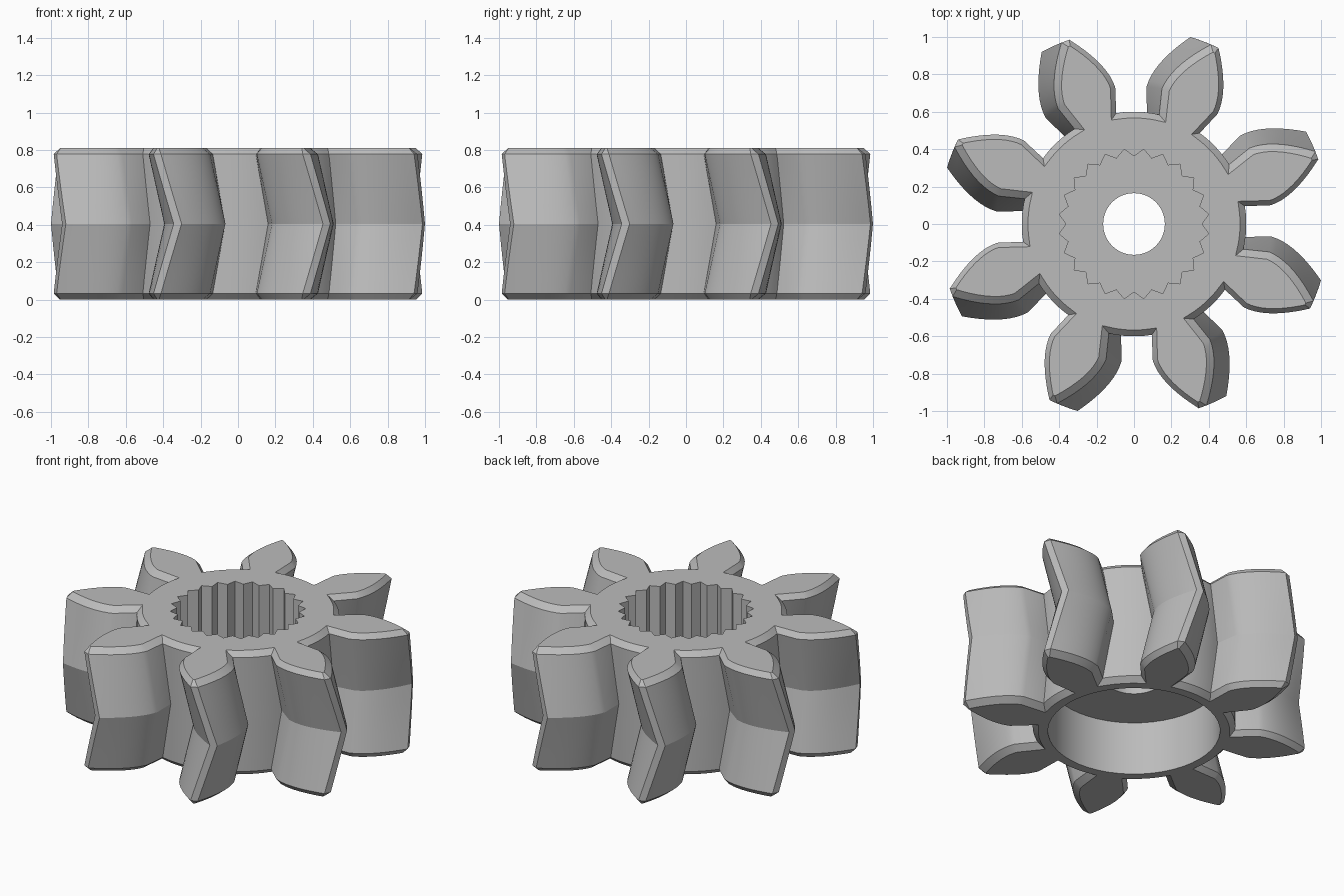
import bpy
import bmesh
from math import sin, cos, radians, tau
from mathutils import Vector, Matrix

if "Cube" in bpy.data.objects:
    bpy.data.objects.remove(bpy.data.objects["Cube"], do_unlink=True)

TEETH = 8
HEIGHT = 0.81
CHAMFER = 0.033
ROOT_R = 0.6
END_ANGLE = radians(65)
TWIST = radians(7)
SPLINES = 24
WEB_LOW, WEB_HIGH = 0.35, 0.4

grey = bpy.data.materials.new("plain grey")
grey.use_nodes = True
colour = (0.5, 0.5, 0.5, 1)
grey.diffuse_color = colour
grey.node_tree.nodes["Principled BSDF"].inputs["Base Color"].default_value = colour


def polar(r, a):
    return Vector((r * cos(a), r * sin(a)))


def tooth_flank(steps=9):
    """Straight root flank, then a curve up to the narrow tip (radius, half width)."""
    foot, start, ctrl, tip = (Vector(p) for p in (
        (0.588, 0.119), (0.72, 0.163), (0.855, 0.168), (1.044, 0.022)))
    pts = [foot]
    for i in range(steps + 1):
        t = i / steps
        pts.append(start * (1 - t) ** 2 + ctrl * 2 * t * (1 - t) + tip * t * t)
    return pts


def gear_outline():
    flank = tooth_flank()
    tooth = [Vector((p.x, -p.y)) for p in flank] + flank[::-1]
    half = flank[0].angle(Vector((1, 0)))
    pitch = tau / TEETH
    pts = []
    for k in range(TEETH):
        pts += [Matrix.Rotation(k * pitch, 2) @ p for p in tooth]
        # root arc between this tooth and the next
        pts += [polar(ROOT_R, k * pitch + half + (pitch - 2 * half) * i / 8)
                for i in range(1, 8)]
    return pts


def inset(pts, d):
    """Move a counter-clockwise outline inwards with mitred corners."""
    out = []
    for i, p in enumerate(pts):
        a = (p - pts[i - 1]).normalized()
        b = (pts[(i + 1) % len(pts)] - p).normalized()
        na, nb = Vector((-a.y, a.x)), Vector((-b.y, b.x))
        out.append(p + (na + nb) * d / (1 + na.dot(nb)))
    return out


bm = bmesh.new()


def ring(pts, z, turn=0):
    rot = Matrix.Rotation(turn, 2)
    return [bm.verts.new((rot @ p).to_3d() + Vector((0, 0, z))) for p in pts]


def skin(rings):
    for a, b in zip(rings, rings[1:]):
        for i in range(len(a)):
            bm.faces.new((a[i - 1], a[i], b[i], b[i - 1]))


def cap(*loops):
    """Fill the flat area between an outer and an inner loop."""
    edges = [bm.edges.get((loop[i - 1], loop[i])) for loop in loops for i in range(len(loop))]
    bmesh.ops.triangle_fill(bm, edges=edges, use_beauty=True)


def turn_at(z):
    return END_ANGLE + TWIST * (1 - abs(z / (HEIGHT / 2) - 1))


# Herringbone toothed rim with chamfered ends
outline = gear_outline()
small = inset(outline, CHAMFER)
levels = [CHAMFER + (HEIGHT - 2 * CHAMFER) * i / 8 for i in range(9)]
outer = [ring(small, 0, turn_at(0))]
outer += [ring(outline, z, turn_at(z)) for z in levels]
outer.append(ring(small, HEIGHT, turn_at(HEIGHT)))
skin(outer)

# Lower round recess, thin web with bore, upper splined socket
count = SPLINES * 2


def circle(r):
    return [polar(r, tau * i / count) for i in range(count)]


spline = [polar(0.403 if i % 2 else 0.362, tau * i / count) for i in range(count)]
recess, bore = circle(0.51), circle(0.165)
inner = [ring(recess, 0), ring(recess, WEB_LOW), ring(bore, WEB_LOW),
         ring(bore, WEB_HIGH), ring(spline, WEB_HIGH), ring(spline, HEIGHT)]
skin(inner)

# Flat end faces
cap(outer[0], inner[0])
cap(outer[-1], inner[-1])
bmesh.ops.recalc_face_normals(bm, faces=bm.faces)

mesh = bpy.data.meshes.new("herringbone_gear")
bm.to_mesh(mesh)
bm.free()
mesh.materials.append(grey)
gear = bpy.data.objects.new("herringbone_gear", mesh)
bpy.context.collection.objects.link(gear)
for other in bpy.context.selected_objects:
    other.select_set(False)
gear.select_set(True)
bpy.context.view_layer.objects.active = gear
bpy.ops.object.shade_smooth_by_angle(angle=radians(22))
